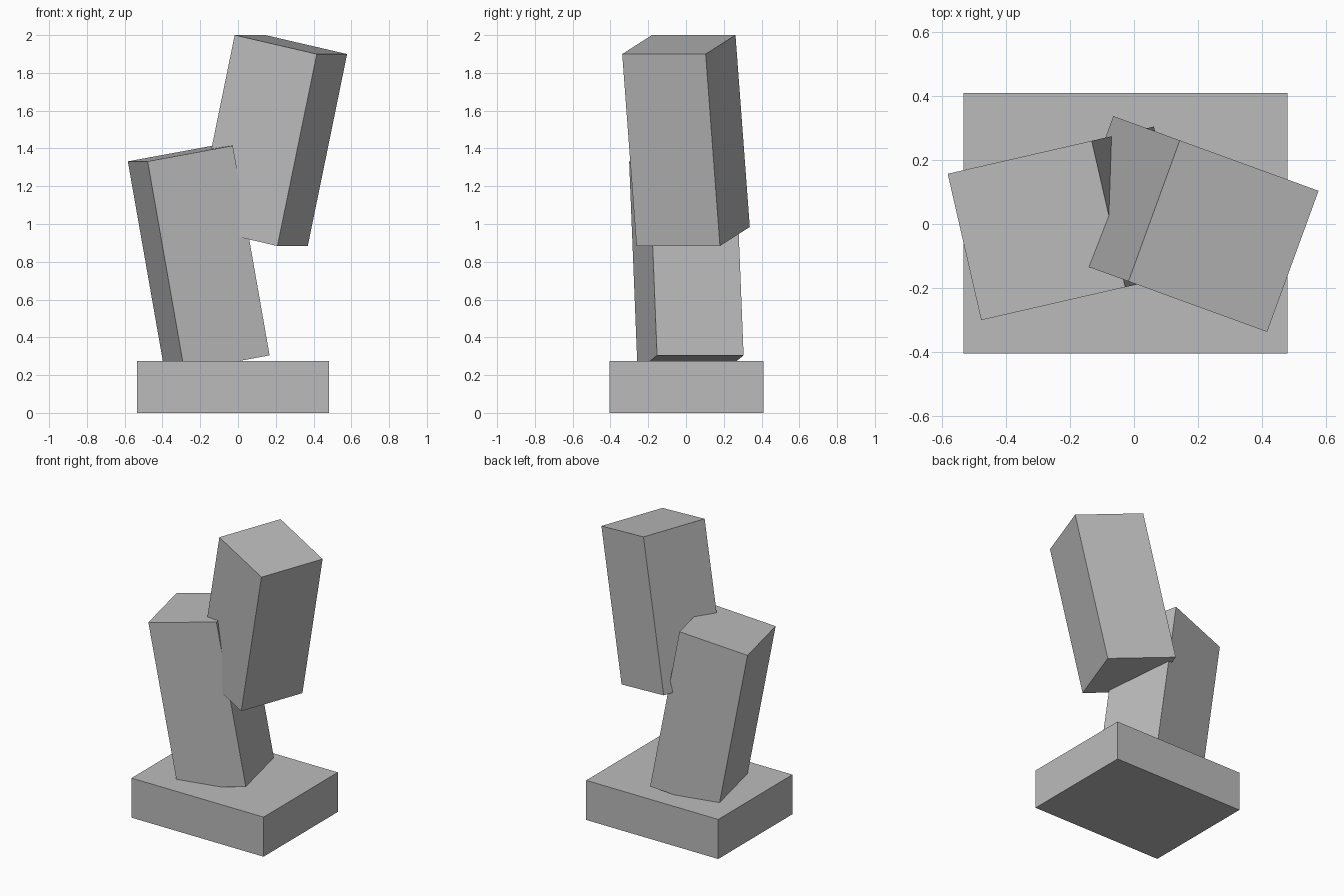
import bpy
from math import radians
from mathutils import Matrix, Vector

cube = bpy.data.objects.get("Cube")
if cube:
    bpy.data.objects.remove(cube, do_unlink=True)

# One plain grey for every block
grey = bpy.data.materials.new("stone_grey")
grey.use_nodes = True
colour = (0.5, 0.5, 0.5, 1)
grey.diffuse_color = colour
grey.node_tree.nodes["Principled BSDF"].inputs["Base Color"].default_value = colour


def block(name, centre, size, turn=0, lean=0):
    """Box leaned about its own y axis, then turned about the vertical."""
    bpy.ops.mesh.primitive_cube_add(size=1)
    ob = bpy.context.object
    ob.name = name
    rot = Matrix.Rotation(radians(turn), 4, "Z") @ Matrix.Rotation(radians(lean), 4, "Y")
    ob.matrix_world = Matrix.Translation(centre) @ rot @ Matrix.Diagonal(Vector((*size, 1)))
    ob.data.materials.append(grey)
    return ob


# Flat plinth
block("base_slab", (-0.027, 0.002, 0.1375), (1.015, 0.815, 0.275))
# Tall block sunk into the plinth, leaning to one side
block("lower_block", (-0.208, 0.002, 0.818), (0.47, 0.47, 1.128), turn=12.9, lean=-10.2)
# Upper block leaning the other way, biting into the lower one
block("upper_block", (0.176, 0.0, 1.442), (0.473, 0.47, 1.04), turn=-20, lean=12.3)
